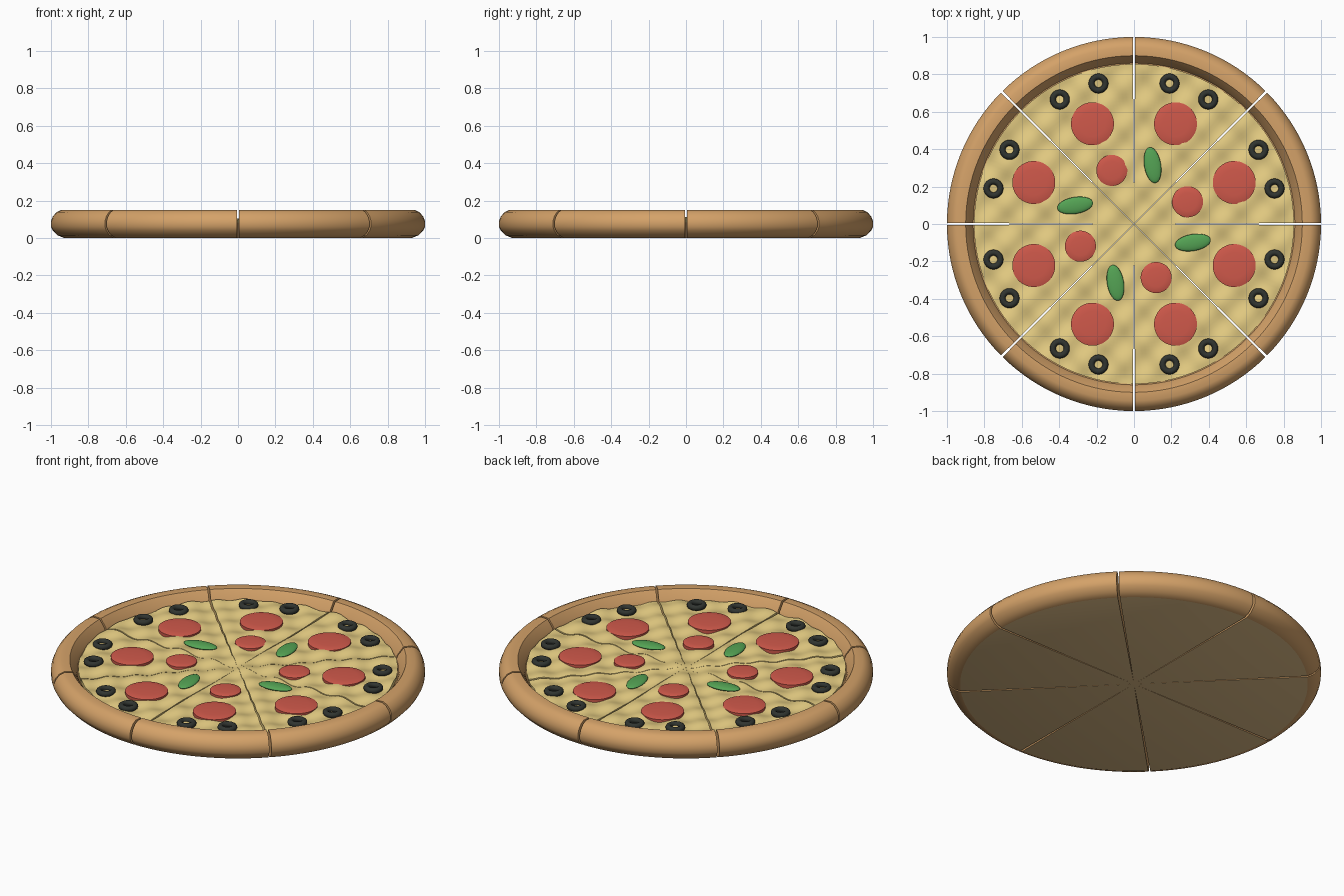
import bpy, bmesh, math
from mathutils import Matrix

cube = bpy.data.objects.get("Cube")
if cube:
    bpy.data.objects.remove(cube)


def material(name, rgb):
    m = bpy.data.materials.new(name)
    m.use_nodes = True
    m.diffuse_color = (*rgb, 1)
    m.node_tree.nodes["Principled BSDF"].inputs["Base Color"].default_value = (*rgb, 1)
    return m


CRUST = material("baked crust", (0.66, 0.36, 0.14))
DOUGH = material("pale dough", (0.72, 0.50, 0.24))
CHEESE = material("melted cheese", (0.80, 0.62, 0.23))
SAUSAGE = material("red sausage", (0.63, 0.10, 0.07))
OLIVE = material("black olive", (0.03, 0.035, 0.03))
LEAF = material("green basil", (0.09, 0.37, 0.09))

SLICES = 8
STEP = 2 * math.pi / SLICES
GAP = 0.006


def finish(name, bm, mats, angle=35):
    bmesh.ops.recalc_face_normals(bm, faces=bm.faces)
    mesh = bpy.data.meshes.new(name)
    bm.to_mesh(mesh)
    bm.free()
    for m in mats:
        mesh.materials.append(m)
    ob = bpy.data.objects.new(name, mesh)
    bpy.context.collection.objects.link(ob)
    bpy.ops.object.select_all(action='DESELECT')
    ob.select_set(True)
    bpy.context.view_layer.objects.active = ob
    bpy.ops.object.shade_smooth_by_angle(angle=math.radians(angle))
    return ob


def cheese_height(x, y):
    return 0.1 + 0.010 * math.sin(30 * x) * math.cos(30 * y) + 0.003 * math.sin(13 * x + 9 * y)


def sector(name, profile, start, steps, mats, rule=None, wavy=False):
    """Sweep a closed (radius, height) profile through one slice and cap both cuts."""
    bm = bmesh.new()
    rows = []
    for i in range(steps + 1):
        a = start + GAP + (STEP - 2 * GAP) * i / steps
        row = []
        for r, z in profile:
            x, y = r * math.cos(a), r * math.sin(a)
            row.append(bm.verts.new((x, y, cheese_height(x, y) if wavy and z > 0.09 else z)))
        rows.append(row)
    n = len(profile)
    for a, b in zip(rows, rows[1:]):
        for j in range(n):
            k = (j + 1) % n
            f = bm.faces.new((a[j], a[k], b[k], b[j]))
            if rule:
                f.material_index = rule(profile[j], profile[k])
    for row in (rows[0], rows[-1]):
        bm.faces.new(row)
    return finish(name, bm, mats)


def place(ob, radius, angle, z, turn=0.0):
    ob.matrix_world = (Matrix.Translation((radius * math.cos(angle), radius * math.sin(angle), z))
                       @ Matrix.Rotation(angle + turn, 4, 'Z'))


def sausage_disc(name, radius):
    """Thin, slightly domed round."""
    bm = bmesh.new()
    bmesh.ops.create_cone(bm, cap_ends=True, segments=40, radius1=radius, radius2=radius, depth=0.03)
    top = max(bm.faces, key=lambda f: f.calc_center_median().z)
    for size, lift in ((0.88, 0.004), (0.6, 0.003)):
        top = bmesh.ops.extrude_discrete_faces(bm, faces=[top])["faces"][0]
        for v in top.verts:
            s = size if lift > 0.0035 else size / 0.88
            v.co.x *= s
            v.co.y *= s
            v.co.z += lift
    return finish(name, bm, [SAUSAGE])


def olive_ring(name, major=0.037, minor=0.016):
    bm = bmesh.new()
    rows = []
    for i in range(24):
        a = 2 * math.pi * i / 24
        row = []
        for j in range(10):
            b = 2 * math.pi * j / 10
            r = major + minor * math.cos(b)
            row.append(bm.verts.new((r * math.cos(a), r * math.sin(a), minor * math.sin(b))))
        rows.append(row)
    for i in range(24):
        p, q = rows[i], rows[(i + 1) % 24]
        for j in range(10):
            k = (j + 1) % 10
            bm.faces.new((p[j], q[j], q[k], p[k]))
    return finish(name, bm, [OLIVE], 60)


def basil_leaf(name):
    bm = bmesh.new()
    bmesh.ops.create_uvsphere(bm, u_segments=24, v_segments=12, radius=1)
    bmesh.ops.scale(bm, vec=(0.097, 0.045, 0.014), verts=bm.verts)
    return finish(name, bm, [LEAF], 60)


# Dough base with the raised rim
dough_profile = [(0.002, 0.085), (0.002, 0), (0.93, 0), (0.965, 0.014), (0.99, 0.04), (1, 0.06),
                 (1, 0.09), (0.99, 0.115), (0.97, 0.138), (0.945, 0.15), (0.9, 0.148),
                 (0.868, 0.105), (0.86, 0.085)]
# Cheese slab with a rippled top
RINGS = 48
cheese_profile = [(0.855, 0.08), (0.003, 0.08)]
cheese_profile += [(0.003 + 0.852 * i / RINGS, 0.1) for i in range(RINGS + 1)]


def dough_rule(p, q):
    return 1 if max(p[0], q[0]) < 0.94 and max(p[1], q[1]) < 0.001 else 0


for s in range(SLICES):
    start = s * STEP
    mid = start + STEP / 2
    sector(f"crust_slice_{s + 1}", dough_profile, start, 16, [CRUST, DOUGH], dough_rule)
    sector(f"cheese_slice_{s + 1}", cheese_profile, start, 28, [CHEESE], wavy=True)

    # Toppings of each slice
    place(sausage_disc(f"large_sausage_{s + 1}", 0.115), 0.58, mid, 0.095)
    for side in (-1, 1):
        ring = olive_ring(f"olive_{s + 1}_{'a' if side < 0 else 'b'}")
        place(ring, 0.775, mid + side * math.radians(8.3), 0.11)
    if s % 2 == 0:
        place(sausage_disc(f"small_sausage_{s + 1}", 0.083), 0.31, mid, 0.095)
    else:
        place(basil_leaf(f"basil_leaf_{s + 1}"), 0.33, mid + math.radians(5), 0.112, math.radians(27))
